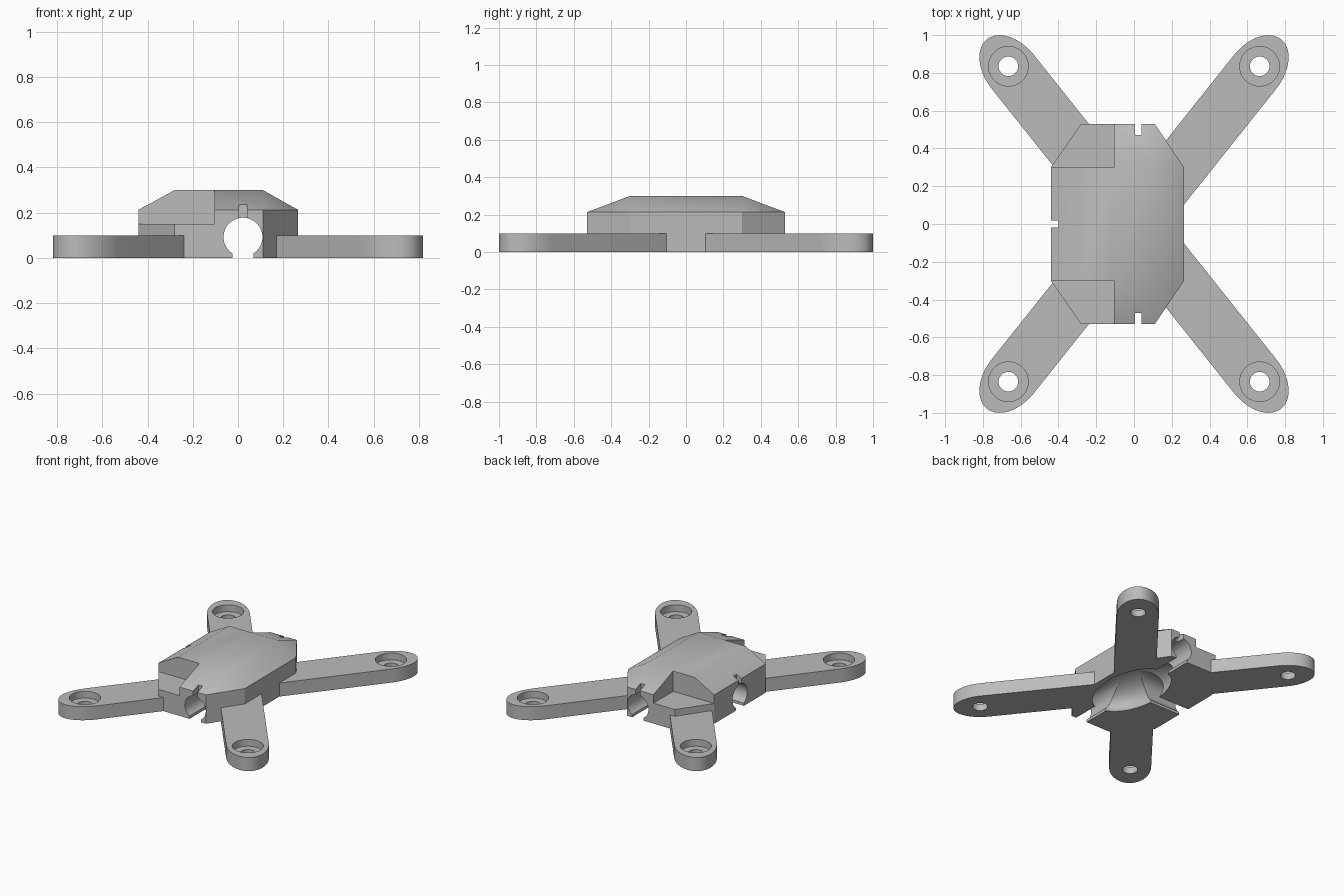
import bpy, bmesh, math
from mathutils import Matrix, Vector

if "Cube" in bpy.data.objects:
    bpy.data.objects.remove(bpy.data.objects["Cube"], do_unlink=True)

grey = bpy.data.materials.new("plain_grey")
grey.use_nodes = True
grey.diffuse_color = (0.5, 0.5, 0.5, 1)
grey.node_tree.nodes["Principled BSDF"].inputs["Base Color"].default_value = (0.5, 0.5, 0.5, 1)


def to_object(name, bm):
    bmesh.ops.recalc_face_normals(bm, faces=bm.faces)
    mesh = bpy.data.meshes.new(name)
    bm.to_mesh(mesh)
    bm.free()
    mesh.materials.append(grey)
    obj = bpy.data.objects.new(name, mesh)
    bpy.context.collection.objects.link(obj)
    return obj


def prism(name, outline, z0, z1):
    bm = bmesh.new()
    face = bm.faces.new([bm.verts.new((x, y, z0)) for x, y in outline])
    new = bmesh.ops.extrude_face_region(bm, geom=[face])["geom"]
    top = [v for v in new if isinstance(v, bmesh.types.BMVert)]
    bmesh.ops.translate(bm, verts=top, vec=(0, 0, z1 - z0))
    return to_object(name, bm)


def box(name, x0, x1, y0, y1, z0, z1):
    return prism(name, [(x0, y0), (x1, y0), (x1, y1), (x0, y1)], z0, z1)


def cylinder(name, radius, depth, centre, axis):
    bm = bmesh.new()
    turn = Vector((0, 0, 1)).rotation_difference(Vector(axis)).to_matrix().to_4x4()
    bmesh.ops.create_cone(bm, cap_ends=True, segments=48, radius1=radius, radius2=radius,
                          depth=depth, matrix=Matrix.Translation(centre) @ turn)
    return to_object(name, bm)


def combine(target, tool, operation):
    mod = target.modifiers.new(tool.name, 'BOOLEAN')
    mod.operation = operation
    mod.solver = 'EXACT'
    mod.object = tool
    bpy.context.view_layer.objects.active = target
    bpy.ops.object.modifier_apply(modifier=mod.name)
    bpy.data.objects.remove(tool, do_unlink=True)


# Faceted housing: chamfered plan, sloped shoulders, flat roof
plan = [(-0.44, -0.30), (-0.28, -0.53), (0.11, -0.53), (0.265, -0.30),
        (0.265, 0.30), (0.11, 0.53), (-0.28, 0.53), (-0.44, 0.30)]
bm = bmesh.new()
for x, y in plan:
    bm.verts.new((x, y, 0))
    bm.verts.new((x, y, 0.213))
for x in (-0.28, 0.11):
    for y in (-0.30, 0.30):
        bm.verts.new((x, y, 0.30))
bmesh.ops.convex_hull(bm, input=bm.verts)
bmesh.ops.dissolve_limit(bm, angle_limit=0.01, verts=bm.verts, edges=bm.edges)
frame = to_object("mount_frame", bm)

# Four arms with elliptical tips
along = Vector((0.665, 0.835)).normalized()
across = Vector((along.y, -along.x))
half_width = 0.143
local = [(0.15, -half_width)]
for i in range(33):
    a = -math.pi / 2 + math.pi * i / 32
    local.append((1.03 + 0.22 * math.cos(a), half_width * math.sin(a)))
local.append((0.15, half_width))
corners = [(sx, sy) for sx in (-1, 1) for sy in (-1, 1)]
for sx, sy in corners:
    points = [along * u + across * v for u, v in local]
    arm = prism("arm", [(p.x * sx, p.y * sy) for p in points], 0, 0.10)
    combine(frame, arm, 'UNION')

# Counterbored screw holes
for sx, sy in corners:
    x, y = 0.665 * sx, 0.835 * sy
    combine(frame, cylinder("screw_hole", 0.052, 0.4, (x, y, 0), (0, 0, 1)), 'DIFFERENCE')
    combine(frame, cylinder("counterbore", 0.105, 0.1, (x, y, 0.10), (0, 0, 1)), 'DIFFERENCE')

# Notched shoulders on one side
for y0, y1 in ((-0.7, -0.30), (0.30, 0.7)):
    combine(frame, box("corner_notch", -0.6, -0.105, y0, y1, 0.15, 0.5), 'DIFFERENCE')

# Hollow centre, open below
bm = bmesh.new()
bmesh.ops.create_uvsphere(bm, u_segments=48, v_segments=24, radius=1,
                          matrix=Matrix.Translation((0.02, 0, 0.05)) @ Matrix.Diagonal((0.22, 0.36, 0.14, 1)))
combine(frame, to_object("hollow", bm), 'DIFFERENCE')

# Cable channels: one straight through and one branch to the side
combine(frame, cylinder("main_channel", 0.086, 1.4, (0.022, 0, 0.092), (0, 1, 0)), 'DIFFERENCE')
combine(frame, cylinder("side_channel", 0.086, 0.7, (-0.33, 0, 0.092), (1, 0, 0)), 'DIFFERENCE')
combine(frame, box("main_gap", -0.025, 0.069, -0.7, 0.7, -0.1, 0.05), 'DIFFERENCE')
combine(frame, box("side_gap", -0.7, 0.02, -0.047, 0.047, -0.1, 0.05), 'DIFFERENCE')

# Tie slots above each channel mouth
for y0, y1 in ((-0.7, -0.47), (0.47, 0.7)):
    combine(frame, box("end_slot", 0.005, 0.04, y0, y1, 0.1, 0.5), 'DIFFERENCE')
combine(frame, box("side_slot", -0.7, -0.40, -0.0175, 0.0175, 0.1, 0.5), 'DIFFERENCE')

for obj in bpy.context.selected_objects:
    obj.select_set(False)
frame.select_set(True)
bpy.context.view_layer.objects.active = frame
bpy.ops.object.shade_smooth_by_angle(angle=math.radians(30))
